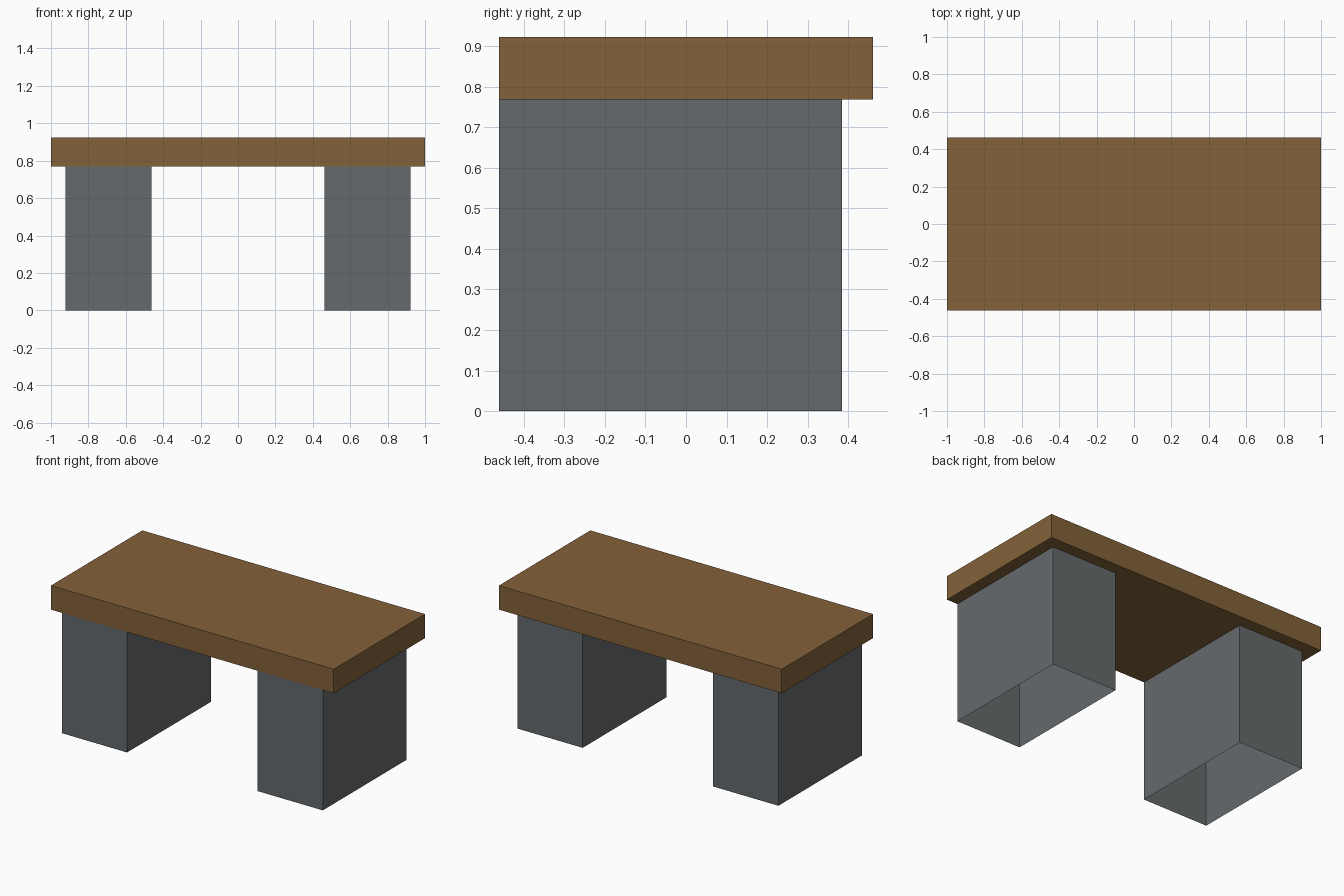
import bpy
import bmesh
from mathutils import Vector

if "Cube" in bpy.data.objects:
    bpy.data.objects.remove(bpy.data.objects["Cube"])

U = 1 / 13  # the model sits on a regular grid of this step


def material(name, rgb):
    m = bpy.data.materials.new(name)
    m.diffuse_color = (*rgb, 1.0)
    m.use_nodes = True
    m.node_tree.nodes["Principled BSDF"].inputs["Base Color"].default_value = m.diffuse_color
    return m


def box(name, lo, hi, mat, open_ends=False):
    """Box between two corners; open_ends leaves off top and bottom."""
    lo, hi = Vector(lo) * U, Vector(hi) * U
    bm = bmesh.new()
    bmesh.ops.create_cube(bm, size=1)
    for v in bm.verts:
        v.co = (lo + hi) / 2 + v.co * (hi - lo)
    if open_ends:
        ends = [f for f in bm.faces if abs(f.normal.z) > 0.5]
        bmesh.ops.delete(bm, geom=ends, context='FACES_ONLY')
    mesh = bpy.data.meshes.new(name)
    bm.to_mesh(mesh)
    bm.free()
    mesh.materials.append(mat)
    obj = bpy.data.objects.new(name, mesh)
    bpy.context.collection.objects.link(obj)
    return obj


wood = material("brown wood", (0.227, 0.122, 0.042))
stone = material("grey stone", (0.130, 0.144, 0.150))

# Thick table slab
box("table_top", (-13, -6, 10), (13, 6, 12), wood)

# Two hollow pedestals, flush with the front and set in at the back
box("left_pedestal", (-12, -6, 0), (-6, 5, 10), stone, open_ends=True)
box("right_pedestal", (6, -6, 0), (12, 5, 10), stone, open_ends=True)
